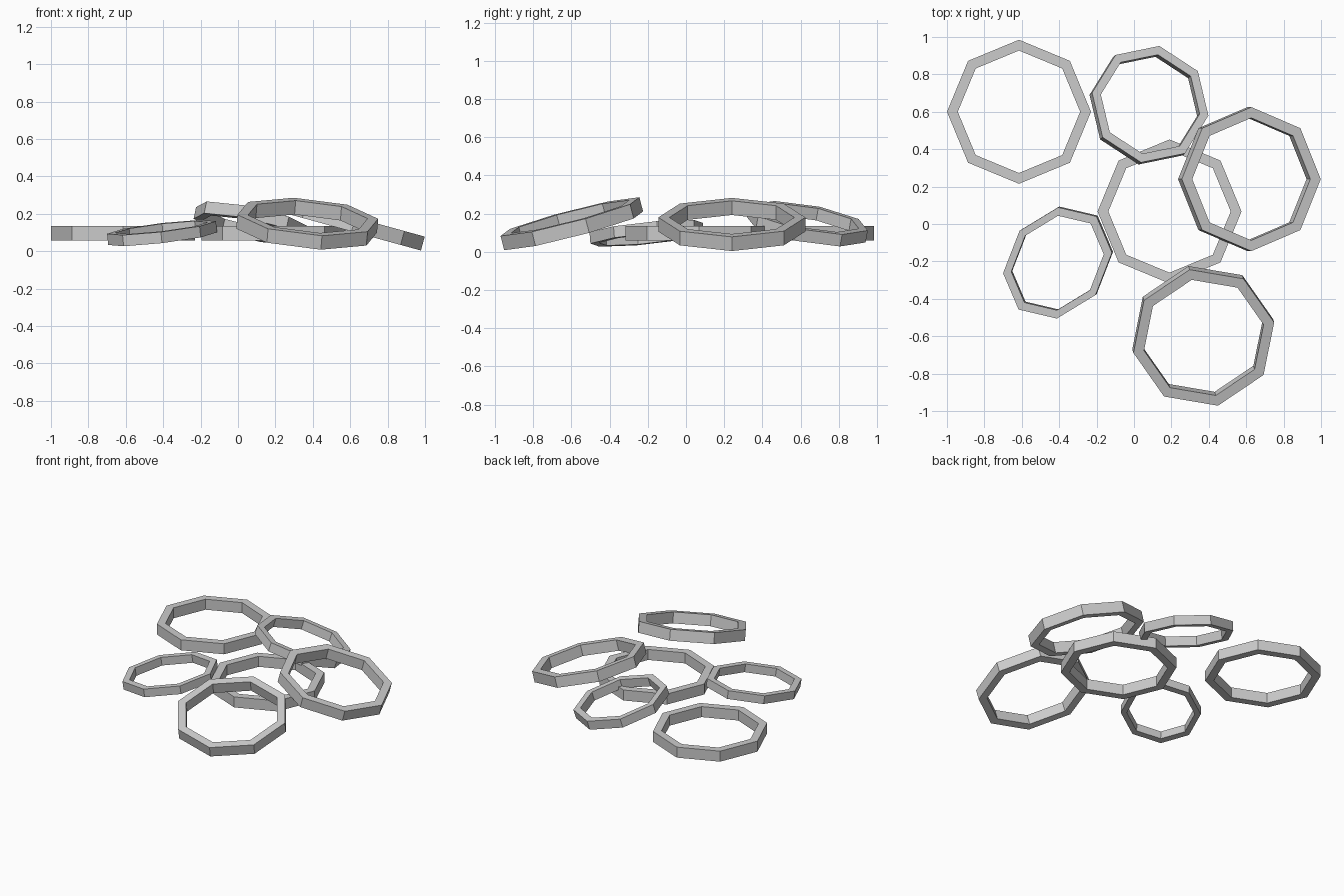
import bpy
import bmesh
from math import cos, sin, pi, radians
from mathutils import Matrix, Vector

cube = bpy.data.objects.get("Cube")
if cube:
    bpy.data.objects.remove(cube, do_unlink=True)

SIDES = 8
WALL = 0.15  # wall thickness relative to the radius

grey = bpy.data.materials.new("plain grey")
grey.use_nodes = True
colour = (0.6, 0.6, 0.6, 1)
grey.diffuse_color = colour
grey.node_tree.nodes["Principled BSDF"].inputs["Base Color"].default_value = colour


def ring(name, centre, radii, height, spin=0, slope=(0, 0)):
    """Eight-sided open ring, spun about its axis, then leaned to the slope."""
    bm = bmesh.new()
    # Square wall section: outer bottom, outer top, inner top, inner bottom
    section = [(1, -0.5), (1, 0.5), (1 - WALL, 0.5), (1 - WALL, -0.5)]
    loops = []
    for i in range(SIDES):
        a = 2 * pi * i / SIDES
        loops.append([bm.verts.new((radii[0] * s * cos(a), radii[1] * s * sin(a), height * h))
                      for s, h in section])
    for i in range(SIDES):
        here, after = loops[i], loops[(i + 1) % SIDES]
        for j in range(4):
            k = (j + 1) % 4
            bm.faces.new((here[j], after[j], after[k], here[k]))
    bmesh.ops.recalc_face_normals(bm, faces=bm.faces)

    mesh = bpy.data.meshes.new(name)
    bm.to_mesh(mesh)
    bm.free()
    mesh.materials.append(grey)
    obj = bpy.data.objects.new(name, mesh)
    bpy.context.collection.objects.link(obj)
    normal = Vector((-slope[0], -slope[1], 1))
    lean = Vector((0, 0, 1)).rotation_difference(normal).to_matrix().to_4x4()
    obj.matrix_world = Matrix.Translation(centre) @ lean @ Matrix.Rotation(radians(spin), 4, 'Z')


# Large rings
big = (0.385, 0.385)
ring("flat_back_ring", (-0.615, 0.6, 0.097), big, 0.077)
ring("flat_middle_ring", (0.19, 0.067, 0.097), big, 0.077)
ring("leaning_left_ring", (0.617, 0.24, 0.143), big, 0.077, slope=(-0.275, 0))
ring("leaning_front_ring", (0.37, -0.598, 0.147), big, 0.077, spin=12, slope=(-0.085, 0.262))

# Smaller rings, one of them slightly oval
ring("leaning_back_ring", (0.08, 0.635, 0.147), (0.322, 0.322), 0.065, spin=-10, slope=(-0.22, -0.18))
ring("oval_ring", (-0.406, -0.206, 0.097), (0.327, 0.266), 0.06, spin=50, slope=(0.1, 0.08))
